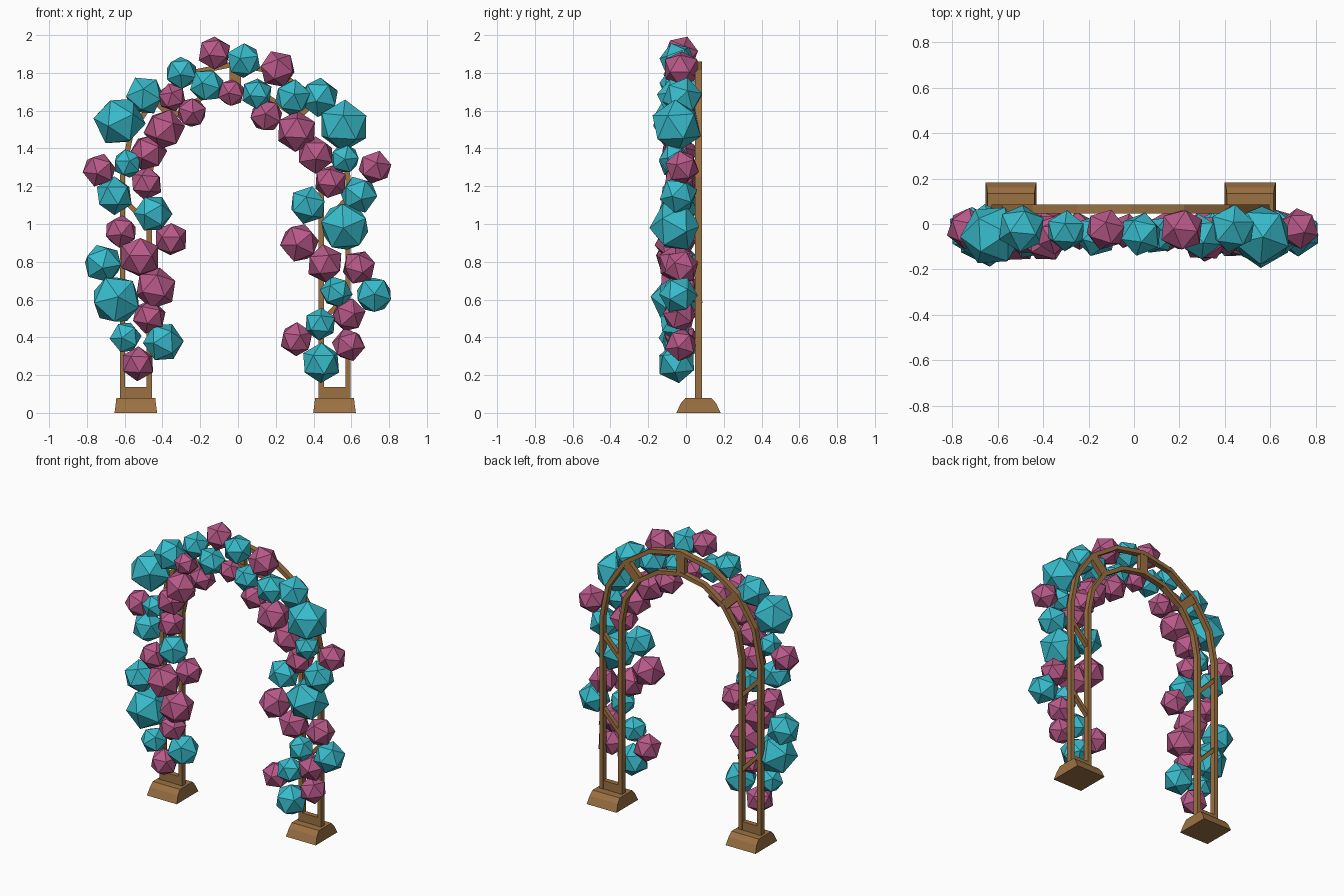
import bpy, bmesh, math, random
from mathutils import Matrix, Euler

if "Cube" in bpy.data.objects:
    bpy.data.objects.remove(bpy.data.objects["Cube"])

random.seed(7)
CX, CY, SPRING = -0.015, 0.066, 1.25   # frame centre and height where the arch starts


def material(name, rgb):
    m = bpy.data.materials.new(name)
    m.diffuse_color = (*rgb, 1)
    m.use_nodes = True
    m.node_tree.nodes["Principled BSDF"].inputs["Base Color"].default_value = m.diffuse_color
    return m


wood = material("wood", (0.33, 0.165, 0.055))
teal = material("teal", (0.04, 0.5, 0.6))
pink = material("pink", (0.48, 0.1, 0.25))


def finish(bm, name, mat):
    bmesh.ops.recalc_face_normals(bm, faces=bm.faces)
    me = bpy.data.meshes.new(name)
    bm.to_mesh(me)
    bm.free()
    me.materials.append(mat)
    ob = bpy.data.objects.new(name, me)
    bpy.context.collection.objects.link(ob)
    return ob


def loft(rings, name, mat):
    """Skin equal-length rings of points and cap both ends."""
    bm = bmesh.new()
    vs = [[bm.verts.new(p) for p in ring] for ring in rings]
    n = len(vs[0])
    for a, b in zip(vs, vs[1:]):
        for i in range(n):
            bm.faces.new((a[i], a[(i + 1) % n], b[(i + 1) % n], b[i]))
    bm.faces.new(vs[0])
    bm.faces.new(vs[-1])
    return finish(bm, name, mat)


def box(name, centre, size, angle=0):
    """Box turned about the y axis."""
    bm = bmesh.new()
    mat = (Matrix.Translation(centre) @ Matrix.Rotation(angle, 4, 'Y')
           @ Matrix.Diagonal((*size, 1)))
    bmesh.ops.create_cube(bm, size=1, matrix=mat)
    return finish(bm, name, wood)


# Arched rails: straight legs joined by an eight-segment half circle
def rail(name, radius, half=0.014, depth=0.019):
    def ring(a, z=SPRING):
        pts = []
        for r, y in ((-half, -depth), (half, -depth), (half, depth), (-half, depth)):
            pts.append((CX + (radius + r) * math.cos(a), CY + y,
                        z + (radius + r) * math.sin(a)))
        return pts
    rings = [ring(math.pi * i / 8) for i in range(9)]
    foot_r = [(x, y, 0.05) for x, y, z in rings[0]]
    foot_l = [(x, y, 0.05) for x, y, z in rings[-1]]
    loft([foot_r] + rings + [foot_l], name, wood)


R_OUT, R_IN = 0.597, 0.455
R_MID = (R_OUT + R_IN) / 2
rail("outer_rail", R_OUT)
rail("inner_rail", R_IN)

# Radial ties between the rails on the arch
for deg in (45, 90, 135):
    a = math.radians(deg)
    box("arch_tie", (CX + R_MID * math.cos(a), CY, SPRING + R_MID * math.sin(a)),
        (R_OUT - R_IN, 0.034, 0.06), -a)

# Legs: foot, bottom crossbar and diagonal braces on each side
for s in (-1, 1):
    x = CX + s * R_MID
    foot = []
    for z, hx, hy in ((0, 0.113, 0.117), (0.05, 0.106, 0.094), (0.08, 0.103, 0.068)):
        foot.append([(x - hx, CY - hy, z), (x + hx, CY - hy, z),
                     (x + hx, CY + hy, z), (x - hx, CY + hy, z)])
    loft(foot, "foot", wood)
    box("crossbar", (x, CY, 0.108), (R_OUT - R_IN, 0.034, 0.06))
    for z in (0.555, 1.065):
        box("brace", (x, CY, z), (0.19, 0.03, 0.026), -s * math.radians(46))

# Balloons: x, y, z, radius
TEAL = [
    (-.627, -.05, 1.545, .135), (-.495, -.02, 1.68, .105), (-.30, -.03, 1.80, .088),
    (-.165, -.05, 1.735, .092), (.03, -.045, 1.865, .095), (.10, -.05, 1.69, .083),
    (.29, -.055, 1.67, .098), (.43, -.02, 1.67, .105), (.56, -.05, 1.52, .135),
    (-.585, -.065, 1.32, .078), (-.655, -.04, 1.15, .10), (-.45, -.055, 1.055, .10),
    (-.715, -.03, .79, .105), (-.645, -.05, .60, .135), (-.595, -.06, .40, .085),
    (-.395, -.03, .375, .105), (.565, -.06, 1.345, .08), (.64, -.04, 1.155, .10),
    (.37, -.03, 1.10, .10), (.565, -.055, .985, .135), (.52, -.06, .64, .085),
    (.72, -.04, .625, .10), (.435, -.06, .47, .085), (.44, -.05, .265, .105),
]
PINK = [
    (-.125, -.025, 1.905, .09), (.21, -.025, 1.82, .098), (-.35, -.06, 1.67, .075),
    (-.035, -.03, 1.695, .075), (-.245, -.03, 1.59, .082), (-.39, -.06, 1.50, .108),
    (-.475, -.04, 1.38, .098), (-.735, -.02, 1.285, .09), (-.485, -.03, 1.215, .088),
    (-.62, -.03, .96, .088), (-.355, -.025, .92, .09), (-.52, -.06, .825, .11),
    (-.435, -.04, .66, .11), (-.47, -.035, .51, .09), (-.53, -.04, .26, .09),
    (.15, -.03, 1.575, .09), (.31, -.06, 1.49, .108), (.41, -.04, 1.365, .10),
    (.49, -.03, 1.225, .09), (.725, -.02, 1.30, .09), (.325, -.06, .90, .105),
    (.46, -.05, .79, .10), (.64, -.025, .77, .092), (.585, -.035, .52, .09),
    (.31, -.025, .39, .09), (.585, -.025, .36, .088),
]
for name, mat, balls in (("teal_balloon", teal, TEAL), ("pink_balloon", pink, PINK)):
    for x, y, z, r in balls:
        rot = Euler([random.uniform(0, math.tau) for _ in range(3)]).to_matrix().to_4x4()
        bm = bmesh.new()
        bmesh.ops.create_icosphere(bm, subdivisions=1, radius=r * 1.03,
                                   matrix=Matrix.Translation((x, y, z)) @ rot)
        finish(bm, name, mat)
